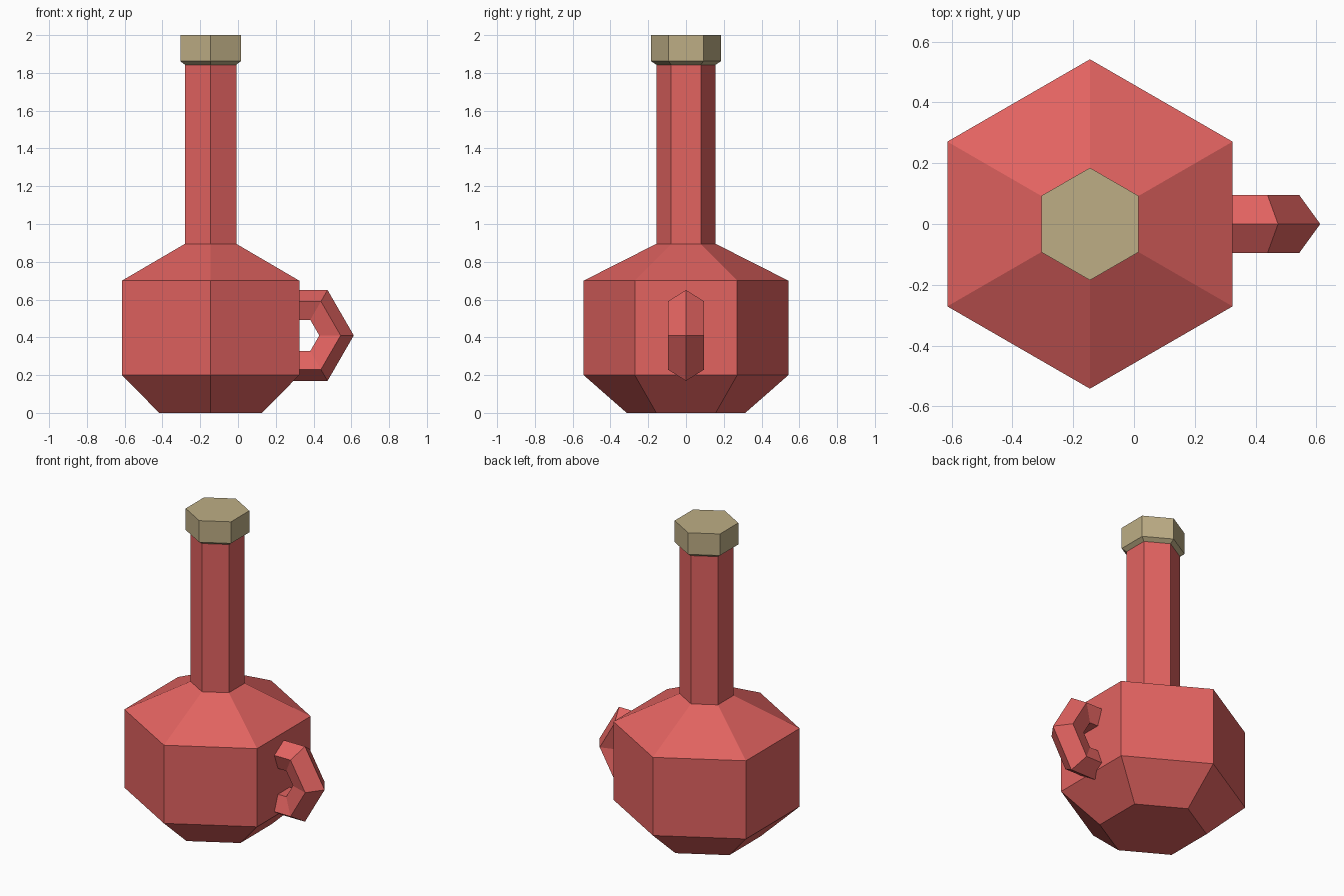
import bpy, bmesh
from math import radians, sin, cos, tau
from mathutils import Vector

default = bpy.data.objects.get("Cube")
if default:
    bpy.data.objects.remove(default, do_unlink=True)

AXIS_X = -0.145  # centre line of the flask


def material(name, rgb):
    mat = bpy.data.materials.new(name)
    mat.use_nodes = True
    mat.diffuse_color = (*rgb, 1)
    mat.node_tree.nodes["Principled BSDF"].inputs["Base Color"].default_value = (*rgb, 1)
    return mat


def finish(name, bm, mat):
    bmesh.ops.recalc_face_normals(bm, faces=bm.faces)
    mesh = bpy.data.meshes.new(name)
    bm.to_mesh(mesh)
    bm.free()
    mesh.materials.append(mat)
    obj = bpy.data.objects.new(name, mesh)
    bpy.context.collection.objects.link(obj)
    return obj


def bridge(bm, a, b):
    for i in range(len(a)):
        j = (i + 1) % len(a)
        bm.faces.new((a[i], a[j], b[j], b[i]))


def hex_lathe(name, profile, mat):
    """Six-sided turned solid from (radius, height) pairs, corners on +y and -y."""
    bm = bmesh.new()
    rings = []
    for r, z in profile:
        angles = [radians(30 + 60 * i) for i in range(6)]
        rings.append([bm.verts.new((AXIS_X + r * cos(a), r * sin(a), z)) for a in angles])
    for a, b in zip(rings, rings[1:]):
        bridge(bm, a, b)
    bm.faces.new(rings[0])
    bm.faces.new(rings[-1])
    return finish(name, bm, mat)


def ring_handle(name, centre, major, minor, mat, segments=6, sides=5):
    """Low-poly upright ring with a pentagonal section."""
    bm = bmesh.new()
    rings = []
    for i in range(segments):
        u = tau * i / segments
        ring = []
        for k in range(sides):
            v = tau * k / sides
            r = major + minor * cos(v)
            ring.append(bm.verts.new(Vector(centre) + Vector((r * cos(u), minor * sin(v), r * sin(u)))))
        rings.append(ring)
    for i in range(segments):
        bridge(bm, rings[i], rings[(i + 1) % segments])
    return finish(name, bm, mat)


red = material("flask red", (0.76, 0.125, 0.118))
tan = material("stopper tan", (0.51, 0.42, 0.235))

# Bulb, shoulder and neck in one piece
hex_lathe("flask_body", [(0.314, 0), (0.542, 0.2), (0.542, 0.7),
                         (0.157, 0.895), (0.157, 1.85)], red)
# Stopper with a chamfered underside
hex_lathe("stopper", [(0.157, 1.843), (0.185, 1.862), (0.185, 2.0)], tan)
# Side handle, partly sunk into the bulb
ring_handle("handle", (0.335, 0, 0.41), 0.177, 0.101, red)
